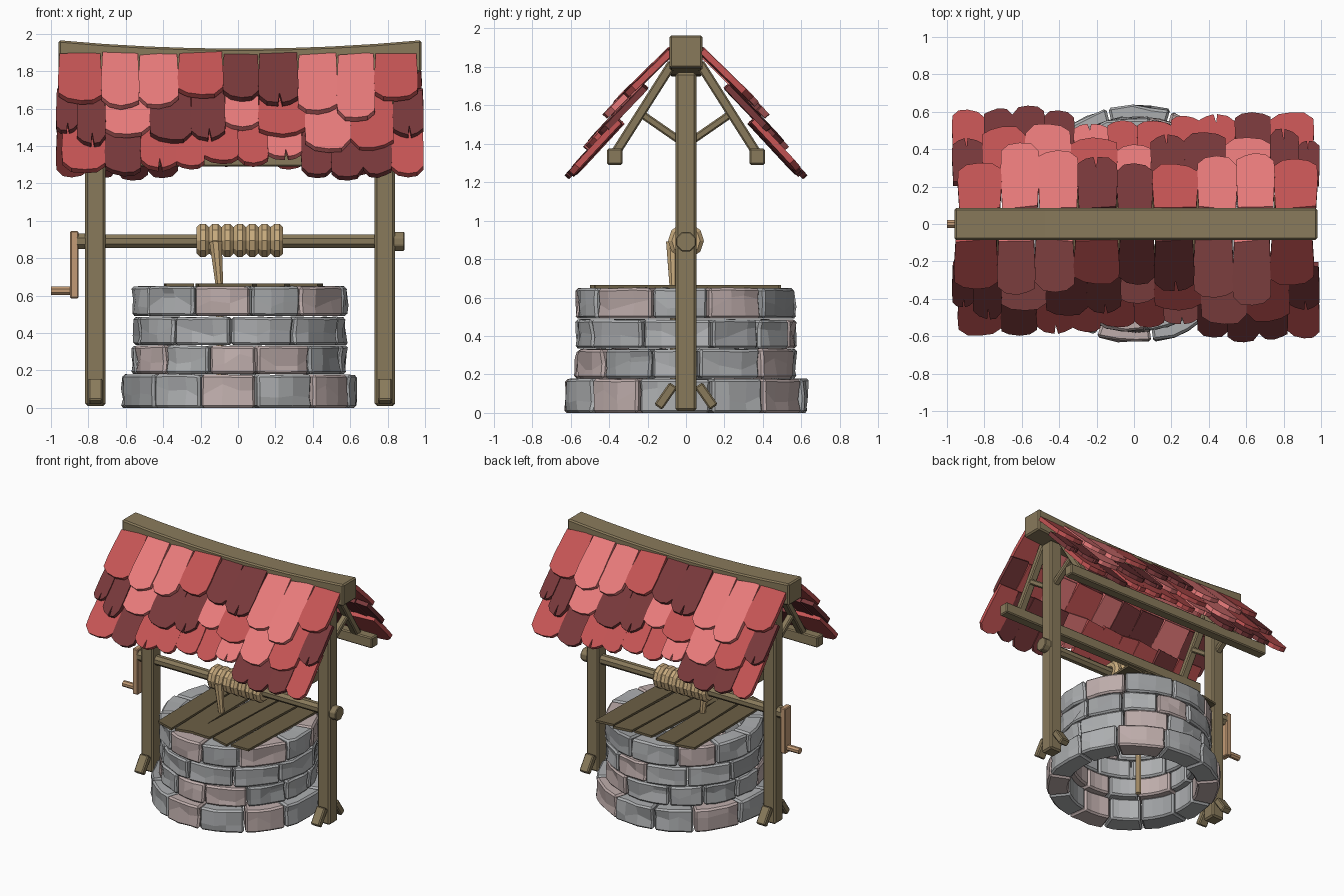
import bpy, bmesh, math, random
from mathutils import Vector, Matrix

if "Cube" in bpy.data.objects:
    bpy.data.objects.remove(bpy.data.objects["Cube"])

random.seed(7)
R = random.uniform
CX = 0.01                      # x of the well's axis


def mat(name, r, g, b):
    m = bpy.data.materials.new(name)
    m.diffuse_color = (r, g, b, 1)
    m.use_nodes = True
    m.node_tree.nodes["Principled BSDF"].inputs["Base Color"].default_value = m.diffuse_color
    return m


WOOD = mat("wood", 0.25, 0.195, 0.105)
PLANK = mat("plank_wood", 0.15, 0.115, 0.06)
PALE = mat("pale_wood", 0.55, 0.33, 0.18)
ROPE = mat("rope", 0.58, 0.41, 0.21)
GREY = mat("grey_stone", 0.42, 0.43, 0.44)
DIM = mat("dim_stone", 0.34, 0.35, 0.36)
PINK = mat("pink_stone", 0.52, 0.42, 0.41)
TILE = {"m": mat("red_tile", 0.56, 0.09, 0.09),
        "l": mat("light_tile", 0.82, 0.2, 0.2),
        "d": mat("dark_tile", 0.19, 0.04, 0.043)}


def make(name, bm, material, bevel=0.0):
    bmesh.ops.recalc_face_normals(bm, faces=bm.faces[:])
    me = bpy.data.meshes.new(name)
    bm.to_mesh(me)
    bm.free()
    me.materials.append(material)
    ob = bpy.data.objects.new(name, me)
    bpy.context.collection.objects.link(ob)
    if bevel:
        b = ob.modifiers.new("bevel", "BEVEL")
        b.width, b.segments = bevel, 1
    return ob


def frame(p, q, up):
    """Matrix at the midpoint of p-q, local z along the line, local y towards up."""
    p, q = Vector(p), Vector(q)
    z = (q - p).normalized()
    x = Vector(up).cross(z).normalized()
    y = z.cross(x)
    m = Matrix((x, y, z)).transposed().to_4x4()
    m.translation = (p + q) / 2
    return m, (q - p).length


def beam(name, p, q, w, d, material=WOOD, bevel=0.008, up=(0, 1, 0)):
    m, length = frame(p, q, up)
    bm = bmesh.new()
    bmesh.ops.create_cube(bm, size=1, matrix=m @ Matrix.Diagonal((w, d, length, 1)))
    return make(name, bm, material, bevel)


def rod(name, p, q, r1, r2, material=WOOD, sides=8, bevel=0.0):
    m, length = frame(p, q, (0, 1, 0))
    m = m @ Matrix.Rotation(math.pi / sides, 4, "Z")
    bm = bmesh.new()
    bmesh.ops.create_cone(bm, cap_ends=True, segments=sides, radius1=r1, radius2=r2,
                          depth=length, matrix=m)
    return make(name, bm, material, bevel)


# Stone rings: wedge-shaped blocks, each with a few faces round the curve
def stone(name, a0, a1, r0, r1, z0, z1, material):
    bm = bmesh.new()
    rows = []
    n = 3
    for i in range(n + 1):
        a = a0 + (a1 - a0) * (i / n + (R(-.08, .08) if 0 < i < n else 0))
        c, s = math.cos(a), math.sin(a)
        rows.append([bm.verts.new((CX + c * r, s * r, z)) for r, z in
                     ((r0, z0), (r1 + R(-.012, .008), z0), (r1 + R(-.022, .008), (z0 + z1) / 2 + R(-.04, .04)),
                      (r1 + R(-.012, .008), z1 + R(-.006, 0)), (r0, z1 + R(-.006, 0)))])
    for a, b in zip(rows, rows[1:]):
        for k in range(5):
            bm.faces.new((a[k], b[k], b[(k + 1) % 5], a[(k + 1) % 5]))
    bm.faces.new(rows[0])
    bm.faces.new(rows[-1])
    make(name, bm, material, 0.013)


# z range, inner and outer radius, front joint angle, pattern of stones
tiers = [(0.0, 0.18, 0.47, 0.635, 8, "gpggpggpgdgp"),
         (0.18, 0.335, 0.43, 0.575, 9, "pdggpggdgpgp"),
         (0.335, 0.488, 0.43, 0.575, -5, "gggdgpggdgg"),
         (0.49, 0.652, 0.43, 0.575, 6, "gpgpdgpgggp")]
for t, (z0, z1, r0, r1, start, cols) in enumerate(tiers):
    widths = [R(0.8, 1.2) for _ in cols]
    a = math.radians(start - 90)
    for c, w in zip(cols, widths):
        step = 2 * math.pi * w / sum(widths)
        stone(f"ring_{t + 1}_stone", a + .009, a + step - .009, r0, r1, z0, z1,
              {"g": GREY, "p": PINK, "d": DIM}[c])
        a += step

# Plank cover lying on the top ring
for i in range(5):
    x = -0.315 + i * 0.17
    bm = bmesh.new()
    k = R(-.02, .02)
    ring = [(x - .08 + k, -.49 + R(-.01, .04)), (x + .07 + k, -.49 + R(-.01, .04)),
            (x + .075 + R(-.01, .01), R(-.1, .1)), (x + .08 - k, .49 + R(-.04, .01)),
            (x - .07 - k, .49 + R(-.04, .01)), (x - .075 + R(-.01, .01), R(-.1, .1))]
    f = bm.faces.new([bm.verts.new((px, py, .648)) for px, py in ring])
    ex = bmesh.ops.extrude_face_region(bm, geom=[f])
    bmesh.ops.translate(bm, vec=(0, 0, .017),
                        verts=[v for v in ex["geom"] if isinstance(v, bmesh.types.BMVert)])
    make("cover_plank", bm, PLANK)

# Posts, foot wedges, rafters and struts
for px in (-0.763, 0.785):
    beam("post", (px, 0, 0.01), (px, 0, 1.77), 0.108, 0.108, bevel=0.012)
    for s in (-1, 1):
        beam("foot_wedge", (px, s * .145, .03), (px, s * .065, .145), .075, .05)
        beam("rafter", (px, s * .07, 1.82), (px, s * .375, 1.34), .06, .05)
        beam("strut", (px, s * .03, 1.415), (px, s * .225, 1.55), .05, .04, up=(0, 0, 1))

# Eaves beams and the sagging ridge beam
for s in (-1, 1):
    beam("eaves_beam", (-.92, s * .37, 1.333), (.94, s * .37, 1.333), .08, .085, up=(0, 0, 1))
bm = bmesh.new()
rows = []
for i in range(9):
    u = i / 4 - 1
    z = 1.92 + 0.045 * u * u
    rows.append([bm.verts.new((CX + .97 * u, y, z + dz)) for y, dz in
                 ((-.085, 0), (.085, 0), (.085, -.17), (-.085, -.17))])
for a, b in zip(rows, rows[1:]):
    for k in range(4):
        bm.faces.new((a[k], b[k], b[(k + 1) % 4], a[(k + 1) % 4]))
bm.faces.new(rows[0])
bm.faces.new(rows[-1])
make("ridge_beam", bm, WOOD, 0.01)


# Roof tiles: front slope, then the same slope turned half round for the back
def tile(row, xl, xr, zb, col):
    top, low = [((.075, 1.90), (.345, 1.62)), ((.215, 1.71), (.475, 1.42)),
                ((.345, 1.53), (.58, 1.26))][row]
    k = (top[1] - zb) / (top[1] - low[1])
    down = Vector((0, -(low[0] - top[0]) * k, zb - top[1]))
    normal = Vector((1, 0, 0)).cross(-down).normalized()
    o = Vector(((xl + xr) / 2, -top[0], top[1]))
    w = xr - xl + .006
    lean = R(-.03, .03)
    out = [(-.46, .03 + lean), (.46, .03 - lean), (.5, .6), (.49, .86 + R(-.04, .04)),
           (.3, .96 + R(-.02, .03)), (.02, 1.0), (-.28, .97 + R(-.02, .03)),
           (-.48, .86 + R(-.04, .04)), (-.5, .6)]
    if R(0, 1) < .3:                               # split in the lower edge
        out[5:6] = [(.1, 1.0), (.03, .8), (.0, 1.0)]
    bm = bmesh.new()
    lift, roll = R(0, .012), R(-.012, .012)
    vs = []
    for s, t in out:
        p = o + Vector((s * w, 0, 0)) + down * t
        vs.append(bm.verts.new(p + normal * (lift + roll * s + .012 * t)))
    f = bm.faces.new(vs)
    ex = bmesh.ops.extrude_face_region(bm, geom=[f])
    bmesh.ops.translate(bm, vec=normal * -.032,
                        verts=[v for v in ex["geom"] if isinstance(v, bmesh.types.BMVert)])
    ob = make("front_roof_tile", bm, TILE[col])
    back = ob.copy()
    back.name = "back_roof_tile"
    back.rotation_euler.z = math.pi
    back.location.x = 2 * CX
    bpy.context.collection.objects.link(back)


# per row: colours, tile edges in x, lower edge heights
courses = [
    ("mllmddllm", (-.96, -.73, -.53, -.32, -.08, .11, .32, .53, .73, .96),
     (1.63, 1.60, 1.61, 1.66, 1.65, 1.62, 1.58, 1.54, 1.65)),
    ("ddlddlmlmd", (-.97, -.86, -.71, -.47, -.25, -.07, .11, .36, .60, .83, .99),
     (1.47, 1.40, 1.45, 1.42, 1.43, 1.49, 1.45, 1.37, 1.38, 1.45)),
    ("mdmmmmldddm", (-.94, -.71, -.52, -.33, -.18, 0, .16, .34, .5, .67, .82, .99),
     (1.26, 1.25, 1.27, 1.28, 1.31, 1.30, 1.33, 1.24, 1.22, 1.235, 1.24))]
for row, (cols, xs, zs) in enumerate(courses):
    for col, xl, xr, zb in zip(cols, xs, xs[1:], zs):
        tile(row, xl, xr, zb, col)

# Axle with end caps, and the crank
rod("axle", (-.86, 0, .89), (.86, 0, .89), .039, .039)
rod("axle_end_cap", (.83, 0, .89), (.89, 0, .89), .055, .055, bevel=.005)
rod("axle_collar", (-.86, 0, .89), (-.80, 0, .89), .046, .046)
beam("crank_arm", (-.875, 0, .585), (-.875, 0, .945), .045, .08, PALE, .006)
rod("crank_handle", (-1.0, 0, .625), (-.86, 0, .625), .024, .024, PALE)

# Rope: coils on the axle and a hanging end
for i in range(7):
    bm = bmesh.new()
    rows = []
    for j in range(10):
        a = 2 * math.pi * j / 10
        ring = []
        for k in range(8):
            b = 2 * math.pi * (k + .5) / 8
            r = .06 + .036 * math.cos(b)
            ring.append(bm.verts.new((-.188 + i * .066 + .036 * math.sin(b),
                                      r * math.cos(a), .895 + r * math.sin(a))))
        rows.append(ring)
    for j in range(10):
        a, b = rows[j], rows[(j + 1) % 10]
        for k in range(8):
            bm.faces.new((a[k], b[k], b[(k + 1) % 8], a[(k + 1) % 8]))
    make("rope_coil", bm, ROPE)
rod("rope_drop", (-.12, -.07, .89), (-.098, -.065, .64), .036, .021, ROPE)
rod("rope_end", (-.098, -.065, .64), (-.095, -.065, .02), .021, .021, ROPE)
